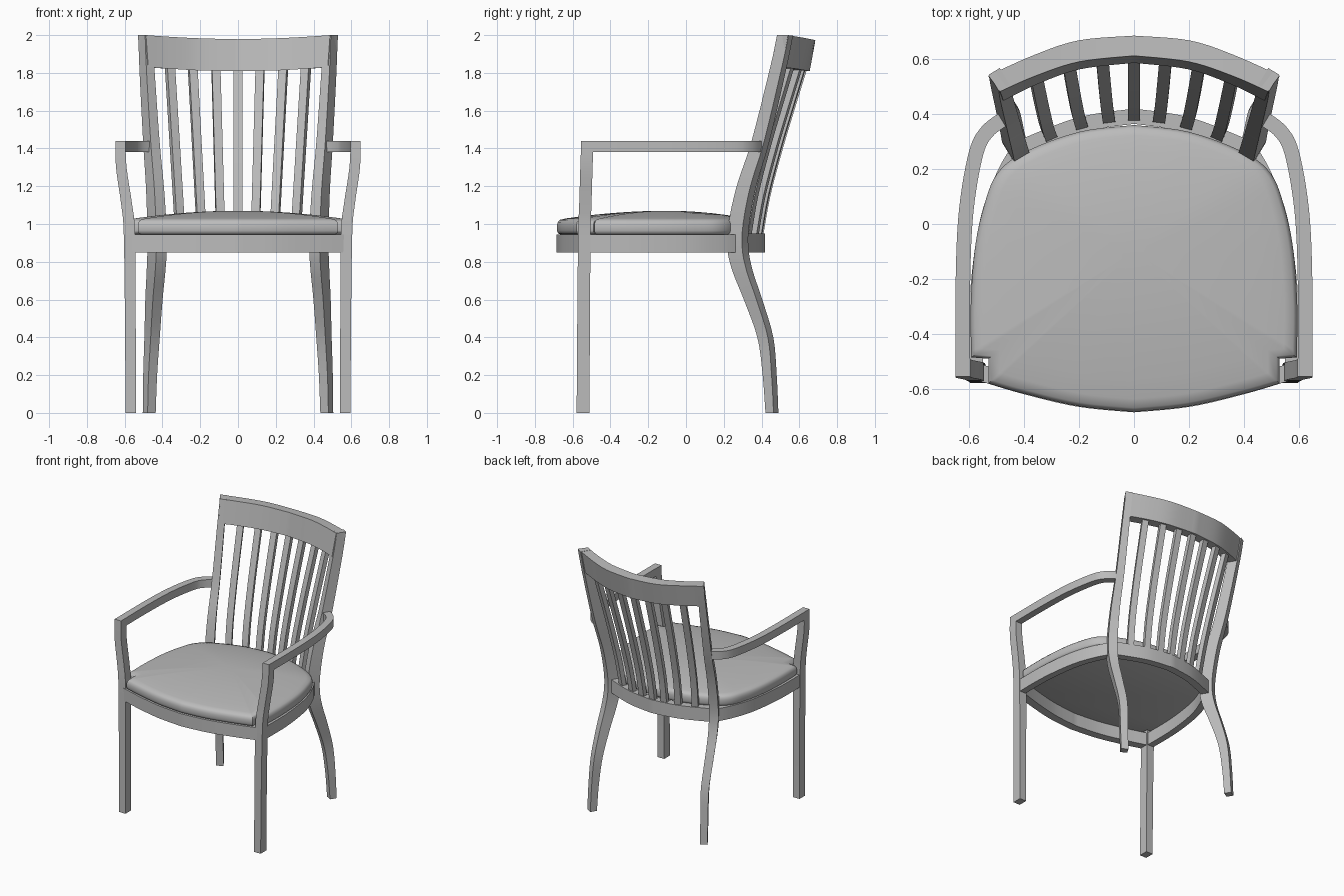
import bpy, bmesh, math
from mathutils import Vector

if "Cube" in bpy.data.objects:
    bpy.data.objects.remove(bpy.data.objects["Cube"])

grey = bpy.data.materials.new("light_grey")
grey.diffuse_color = (0.5, 0.5, 0.5, 1)
grey.use_nodes = True
grey.node_tree.nodes["Principled BSDF"].inputs["Base Color"].default_value = grey.diffuse_color


def smooth(pts, n=6):
    """Catmull-Rom curve through points of any dimension."""
    p = [pts[0]] + list(pts) + [pts[-1]]
    out = []
    for i in range(1, len(p) - 2):
        for k in range(n):
            t = k / n
            out.append(tuple(
                0.5 * (2 * b + (c - a) * t + (2 * a - 5 * b + 4 * c - d) * t * t
                       + (3 * b - a - 3 * c + d) * t ** 3)
                for a, b, c, d in zip(*p[i - 1:i + 3])))
    return out + [tuple(pts[-1])]


def mirrored(half):
    """Half path starting on x = 0, extended to both sides."""
    return [(-q[0],) + tuple(q[1:]) for q in half[:0:-1]] + list(half)


def loft(name, rings, angle=35):
    """Skin a list of equal rings and cap both ends."""
    bm = bmesh.new()
    vs = [[bm.verts.new(p) for p in r] for r in rings]
    n = len(rings[0])
    for a, b in zip(vs, vs[1:]):
        for i in range(n):
            j = (i + 1) % n
            bm.faces.new((a[i], a[j], b[j], b[i]))
    bm.faces.new(vs[0][::-1])
    bm.faces.new(vs[-1])
    bmesh.ops.recalc_face_normals(bm, faces=bm.faces)
    me = bpy.data.meshes.new(name)
    bm.to_mesh(me)
    bm.free()
    me.materials.append(grey)
    ob = bpy.data.objects.new(name, me)
    bpy.context.collection.objects.link(ob)
    bpy.ops.object.select_all(action='DESELECT')
    bpy.context.view_layer.objects.active = ob
    ob.select_set(True)
    bpy.ops.object.shade_smooth_by_angle(angle=math.radians(angle))
    return ob


def rail(name, path, width, z0, z1):
    """Upright rectangular section swept along a plan path."""
    rings = []
    for i, p in enumerate(path):
        a, b = path[max(i - 1, 0)], path[min(i + 1, len(path) - 1)]
        t = Vector((b[0] - a[0], b[1] - a[1])).normalized()
        nx, ny = -t.y * width / 2, t.x * width / 2
        rings.append([(p[0] + nx, p[1] + ny, z0), (p[0] - nx, p[1] - ny, z0),
                      (p[0] - nx, p[1] - ny, z1), (p[0] + nx, p[1] + ny, z1)])
    return loft(name, rings)


def stick(name, stations, turn=0, side=1):
    """Upright bar; stations are (z, x, y, width, depth), turned about z."""
    c, s = math.cos(turn), math.sin(turn)
    rings = []
    for z, x, y, w, d in stations:
        ring = []
        for u, v in ((-1, -1), (1, -1), (1, 1), (-1, 1)):
            u, v = u * w / 2, v * d / 2
            ring.append((side * (x + u * c - v * s), y + u * s + v * c, z))
        rings.append(ring)
    return loft(name, rings)


# Cushion: notched outline, rounded edge and domed top
front = smooth([(0, -.683), (.2, -.663), (.4, -.617), (.53, -.58)])
flank = smooth([(.592, -.485), (.594, -.3), (.58, -.1), (.55, .05), (.5, .18),
                (.4, .26), (.2, .335), (0, .36)])
half = front + [(.53, -.49)] + flank
outline = half + [(-x, y) for x, y in half[-2:0:-1]]
levels = [(.97, .945), (.99, .95), (1, .965), (1, .995), (.992, 1.01), (.975, 1.022)]
levels += [(s, 1.07 - .048 * s * s) for s in (.92, .8, .65, .5, .35, .2, .08)]
loft("seat_cushion",
     [[(x * s, -.1 + (y + .1) * s, z) for x, y in outline] for s, z in levels], 50)

# Seat frame
rail("front_seat_rail",
     mirrored(smooth([(0, -.655), (.2, -.635), (.4, -.588), (.56, -.54)])), .06, .85, .945)
rail("back_seat_rail",
     mirrored(smooth([(0, .392), (.2, .36), (.42, .275)])), .055, .85, .95)

for side, label in ((1, "right"), (-1, "left")):
    def plan(pts):
        return [(side * x, y) for x, y in smooth(pts)]

    rail(label + "_seat_rail",
         plan([(.574, -.53), (.574, -.3), (.555, -.1), (.525, .05), (.475, .18), (.43, .26)]),
         .05, .85, .945)
    # Front leg bends outward above the seat to carry the arm
    stick(label + "_front_leg", smooth([
        (0, .568, -.545, .055, .068), (.5, .57, -.542, .057, .067),
        (.95, .575, -.538, .06, .066), (1.1, .589, -.533, .058, .065),
        (1.3, .618, -.527, .056, .065), (1.44, .622, -.522, .053, .065)], 4), 0, side)
    rail(label + "_arm",
         plan([(.622, -.553), (.622, -.2), (.61, .05), (.575, .255), (.535, .335), (.47, .385)]),
         .053, 1.38, 1.44)
    # Back leg and post in one sweeping piece
    stick(label + "_back_post", smooth([
        (0, .47, .455, .05, .05), (.2, .465, .443, .053, .055),
        (.4, .455, .42, .056, .065), (.6, .445, .355, .06, .078),
        (.75, .434, .3, .063, .088), (.87, .428, .275, .065, .092),
        (1.0, .43, .28, .064, .09), (1.2, .44, .32, .06, .085),
        (1.44, .459, .395, .055, .078), (1.82, .482, .487, .05, .072),
        (1.998, .49, .525, .046, .07)], 4), -math.radians(31), side)

# Curved, backward-leaning top rail: x, y, z of each long edge
corners = [
    [(0, .586, 1.81), (.2, .562, 1.813), (.36, .505, 1.822), (.475, .448, 1.83)],
    [(0, .655, 1.81), (.2, .632, 1.813), (.36, .58, 1.822), (.518, .508, 1.83)],
    [(0, .685, 1.972), (.2, .668, 1.977), (.36, .616, 1.987), (.53, .54, 2.0)],
    [(0, .612, 1.978), (.2, .59, 1.983), (.36, .538, 1.991), (.487, .482, 2.0)]]
edges = [mirrored(smooth(c)) for c in corners]
loft("top_rail", [list(r) for r in zip(*edges)])

# Seven curved back slats: bottom x, top x, y drops, turn
for i, (bx, tx, db, dt, turn) in enumerate(
        [(0, 0, 0, 0, 0), (.092, .117, .008, .01, 7),
         (.192, .24, .03, .032, 15), (.305, .36, .07, .078, 24)]):
    stations = []
    for z, y in ((.94, .392), (1.15, .43), (1.4, .496), (1.62, .562), (1.83, .627)):
        t = (z - .94) / .89
        stations.append((z, bx + (tx - bx) * t, y - db + (db - dt) * t, .045, .034))
    for side in ((1,) if i == 0 else (1, -1)):
        stick(f"back_slat_{i}_{'right' if side > 0 else 'left'}",
              smooth(stations, 4), -math.radians(turn), side)
